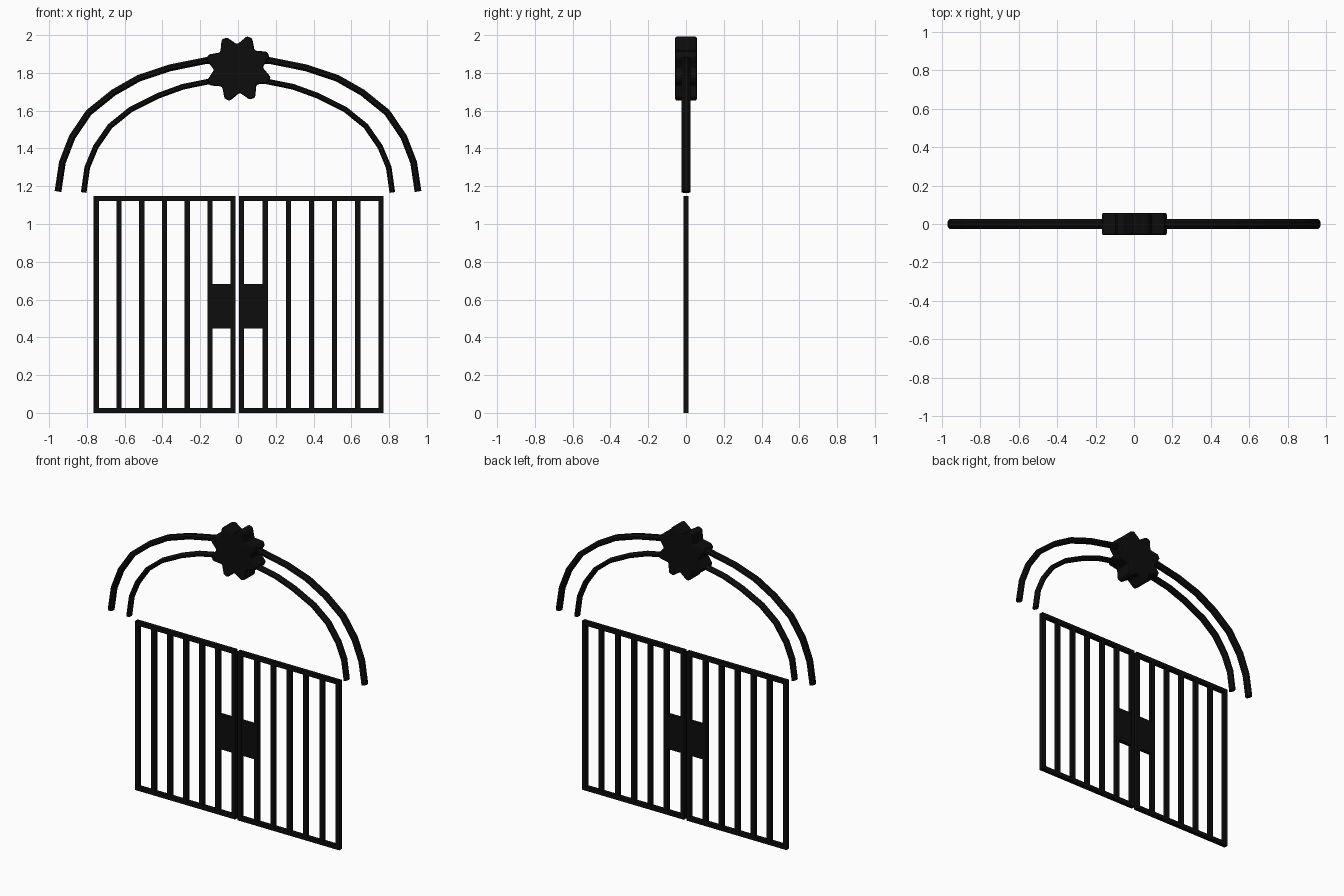
import bpy, bmesh, math
from mathutils import Vector

if "Cube" in bpy.data.objects:
    bpy.data.objects.remove(bpy.data.objects["Cube"])

black = bpy.data.materials.new("black_iron")
black.diffuse_color = (0.004, 0.004, 0.004, 1)
black.use_nodes = True
black.node_tree.nodes["Principled BSDF"].inputs["Base Color"].default_value = black.diffuse_color


def finish(name, bm):
    bmesh.ops.recalc_face_normals(bm, faces=bm.faces)
    me = bpy.data.meshes.new(name)
    bm.to_mesh(me)
    bm.free()
    me.materials.append(black)
    ob = bpy.data.objects.new(name, me)
    bpy.context.collection.objects.link(ob)
    return ob


def box(name, x0, x1, z0, z1, depth):
    bm = bmesh.new()
    bmesh.ops.create_cube(bm, size=1)
    for v in bm.verts:
        v.co = ((x0 + x1) / 2 + v.co.x * (x1 - x0), v.co.y * depth,
                (z0 + z1) / 2 + v.co.z * (z1 - z0))
    return finish(name, bm)


# Gate leaves: frame, upright bars and lock plate
T, H, D = 0.027, 1.148, 0.028


def leaf(side, x0, x1, bars, plate):
    box(side + "_bottom_rail", x0, x1, 0, T, D)
    box(side + "_top_rail", x0, x1, H - T, H, D)
    box(side + "_outer_stile", x0, x0 + T, T, H - T, D)
    box(side + "_inner_stile", x1 - T, x1, T, H - T, D)
    for i, x in enumerate(bars):
        box(f"{side}_bar_{i + 1}", x - T / 2, x + T / 2, T, H - T, D)
    box(side + "_lock_plate", plate[0], plate[1], 0.447, 0.682, D - 0.004)


leaf("left", -0.764, -0.012, [-0.63 + 0.1205 * i for i in range(5)], (-0.161, -0.014))
leaf("right", 0.006, 0.771, [0.144 + 0.1225 * i for i in range(5)], (0.008, 0.157))


# Arch bars: an eight-sided section swept along a mirrored path
def arch(name, half, rad, depth):
    pts = [Vector((-x, 0, z)) for x, z in half] + \
          [Vector((x, 0, z)) for x, z in reversed(half)]
    bm = bmesh.new()
    rings = []
    for i, p in enumerate(pts):
        a, b = pts[max(i - 1, 0)], pts[min(i + 1, len(pts) - 1)]
        t = (b - a).normalized()
        n = Vector((-t.z, 0, t.x))
        ring = []
        for k in range(8):
            ang = math.pi / 8 + k * math.pi / 4
            s = 1 / math.cos(math.pi / 8)
            ring.append(bm.verts.new(p + n * rad * s * math.cos(ang)
                                     + Vector((0, depth * s * math.sin(ang), 0))))
        rings.append(ring)
    for r, q in zip(rings, rings[1:]):
        for k in range(8):
            bm.faces.new((r[k], r[(k + 1) % 8], q[(k + 1) % 8], q[k]))
    bm.faces.new(rings[0])
    bm.faces.new(rings[-1])
    return finish(name, bm)


arch("outer_arch", [(0.953, 1.172), (0.93, 1.325), (0.878, 1.46), (0.79, 1.59),
                    (0.66, 1.695), (0.525, 1.772), (0.363, 1.826), (0.17, 1.865)],
     0.018, 0.025)
arch("inner_arch", [(0.817, 1.167), (0.798, 1.3), (0.753, 1.408), (0.677, 1.518),
                    (0.568, 1.606), (0.42, 1.68), (0.29, 1.727), (0.14, 1.757)],
     0.015, 0.024)

# Toothed rosette at the crown
bm = bmesh.new()
outline = []
for k in range(8):
    base = 70 - 45 * k
    for off, r in ((23, 0.128), (5, 0.178), (-5, 0.175)):
        a = math.radians(base + off)
        outline.append(bm.verts.new((0.002 + r * math.cos(a), -0.058,
                                     1.823 + r * math.sin(a))))
face = bm.faces.new(outline)
ext = bmesh.ops.extrude_face_region(bm, geom=[face])
for g in ext["geom"]:
    if isinstance(g, bmesh.types.BMVert):
        g.co.y = 0.058
if not any(f.is_valid and all(v.co.y < 0 for v in f.verts) for f in bm.faces):
    bm.faces.new(outline)
star = finish("crown_rosette", bm)
bev = star.modifiers.new("soft_edges", 'BEVEL')
bev.width = 0.01
bev.segments = 2
